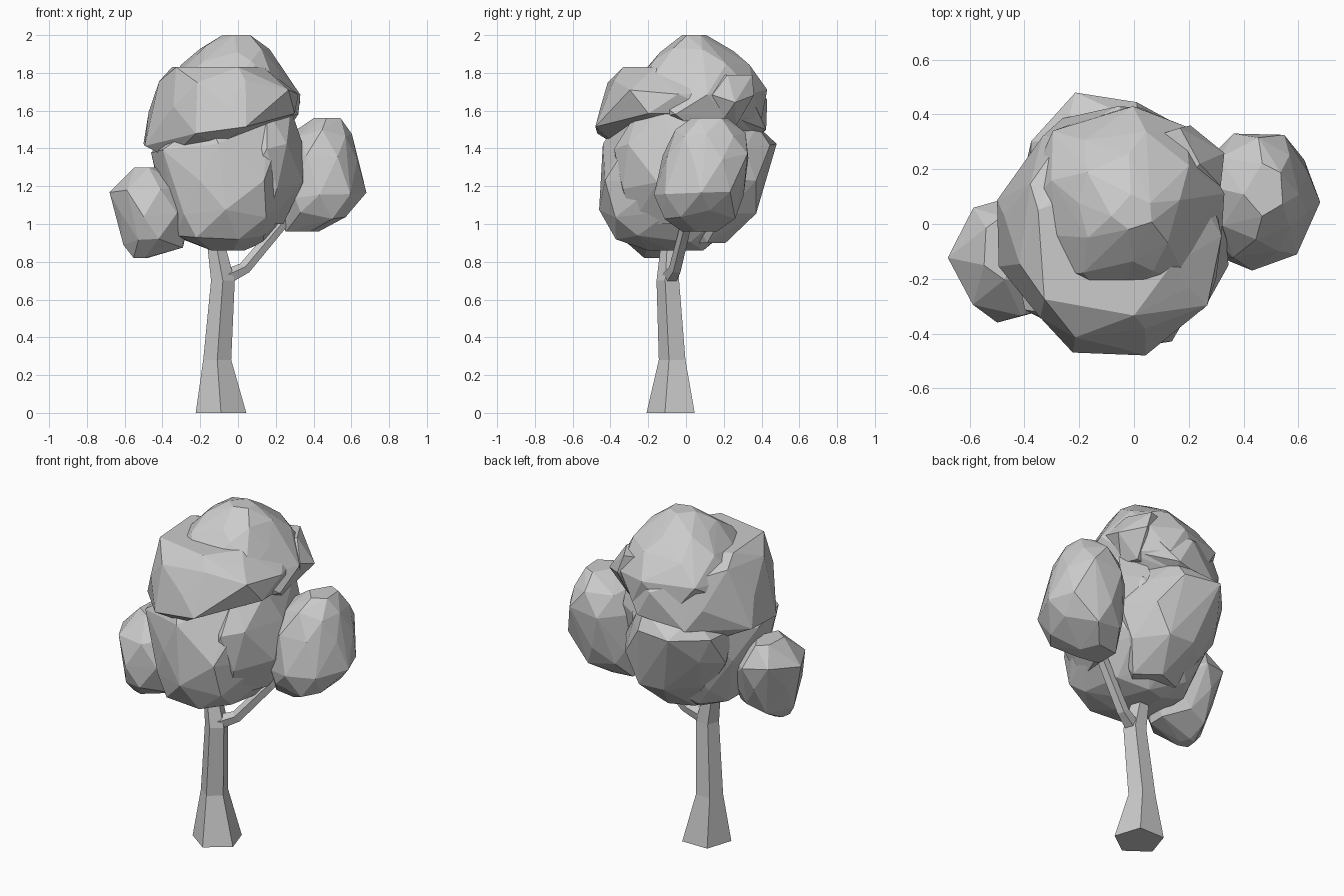
import bpy, bmesh, math, random
from mathutils import Vector

if "Cube" in bpy.data.objects:
    bpy.data.objects.remove(bpy.data.objects["Cube"])

random.seed(4)


def finish(bm, name):
    bmesh.ops.recalc_face_normals(bm, faces=bm.faces)
    me = bpy.data.meshes.new(name)
    bm.to_mesh(me)
    bm.free()
    ob = bpy.data.objects.new(name, me)
    bpy.context.collection.objects.link(ob)
    return ob


def limb(name, rings, sides, lean=False):
    """Lofted faceted limb; rings are (x, y, z, radius)."""
    bm = bmesh.new()
    axis = Vector(rings[-1][:3]) - Vector(rings[0][:3])
    rot = Vector((0, 0, 1)).rotation_difference(axis)
    loops = []
    for x, y, z, r in rings:
        loop = []
        for i in range(sides):
            a = -math.pi / 2 + i * math.tau / sides
            v = Vector((r * math.cos(a), r * math.sin(a), 0))
            if lean:
                v = rot @ v
            loop.append(bm.verts.new(v + Vector((x, y, z))))
        loops.append(loop)
    for lo, hi in zip(loops, loops[1:]):
        for i in range(sides):
            j = (i + 1) % sides
            bm.faces.new((lo[i], lo[j], hi[j], hi[i]))
    bm.faces.new(loops[0])
    bm.faces.new(loops[-1])
    return finish(bm, name)


def foliage(name, rings, sides=8, tilt=0.0):
    """Chunky faceted leaf mass; rings are (z, xmin, xmax, ymin, ymax).
    tilt raises the right side of the lower rings."""
    pts = []
    for k, (z, x0, x1, y0, y1) in enumerate(rings):
        end = k in (0, len(rings) - 1)
        n = 5 if end else sides
        slope = tilt * (1 - k / (len(rings) - 1))
        for i in range(n):
            a = (i + 0.5 * (k % 2) + random.uniform(-.2, .2)) * math.tau / n
            f = random.uniform(0.99, 1.09)
            dx = f * (x1 - x0) / 2 * math.cos(a)
            pts.append(Vector(((x0 + x1) / 2 + dx,
                               (y0 + y1) / 2 + f * (y1 - y0) / 2 * math.sin(a),
                               z + slope * dx + (0 if end else random.uniform(-.025, .025)))))
    # fit the jittered points back to the intended width and depth
    for ax, c in ((0, 1), (1, 3)):
        lo, hi = min(r[c] for r in rings), max(r[c + 1] for r in rings)
        a, b = min(p[ax] for p in pts), max(p[ax] for p in pts)
        for p in pts:
            p[ax] = lo + (p[ax] - a) * (hi - lo) / (b - a)
    bm = bmesh.new()
    for p in pts:
        bm.verts.new(p)
    bmesh.ops.convex_hull(bm, input=bm.verts)
    bmesh.ops.delete(bm, geom=[v for v in bm.verts if not v.link_faces], context='VERTS')
    return finish(bm, name)


# Trunk and side branch
limb("trunk", [(-.09, -.068, 0, .141), (-.11, -.066, .28, .078), (-.08, -.09, .70, .066),
               (-.11, -.085, .86, .052), (-.14, -.08, 1.0, .045)], 5)
limb("side_branch", [(-.06, -.085, .72, .045), (.035, -.055, .765, .035),
                     (.22, 0, .985, .032), (.34, .05, 1.12, .025)], 5, lean=True)

# Lower crown
foliage("lower_crown_front", [
    (.86, -.16, .05, -.22, .10), (.92, -.33, .17, -.40, .20), (1.05, -.38, .28, -.46, .30),
    (1.22, -.42, .33, -.46, .34), (1.40, -.46, .33, -.45, .34), (1.56, -.30, .25, -.36, .25)])
foliage("lower_crown_right", [
    (1.0, 0, .24, -.28, .12), (1.2, -.1, .345, -.37, .24),
    (1.42, -.1, .335, -.38, .30), (1.61, .04, .29, -.26, .25)])
foliage("lower_crown_back", [
    (.90, -.20, .10, -.05, .20), (1.05, -.30, .20, -.10, .37), (1.25, -.40, .26, -.10, .41),
    (1.40, -.40, .14, -.10, .48), (1.52, -.30, .12, 0, .40)])

# Upper crown: broad shoulder, dome and a pointed clump on the back right
foliage("upper_crown_shoulder", [
    (1.41, -.40, .14, -.38, .28), (1.49, -.50, .30, -.48, .42), (1.64, -.47, .32, -.46, .43),
    (1.77, -.42, .24, -.42, .36), (1.83, -.38, .12, -.36, .18)], tilt=0.28)
foliage("upper_crown_dome", [
    (1.48, -.30, .26, -.24, .36), (1.57, -.40, .33, -.32, .41), (1.69, -.40, .33, -.32, .43),
    (1.84, -.30, .24, -.22, .35), (1.92, -.19, .18, -.14, .26), (2.0, -.07, .09, -.03, .10)])
foliage("upper_crown_clump", [
    (1.52, .10, .24, .10, .27), (1.66, .04, .33, .04, .36), (1.79, .06, .24, .12, .345)], 6)

# Side clumps
foliage("right_clump", [
    (.96, .22, .42, -.05, .16), (1.05, .20, .59, -.14, .24), (1.16, .20, .68, -.17, .29),
    (1.36, .22, .64, -.14, .33), (1.48, .28, .60, -.07, .29), (1.56, .39, .55, .02, .20)])
foliage("left_clump", [
    (.82, -.56, -.48, -.22, -.12), (.90, -.60, -.28, -.32, 0), (1.05, -.64, -.25, -.36, .07),
    (1.18, -.68, -.26, -.33, .10), (1.30, -.56, -.42, -.20, .03)], 7)
